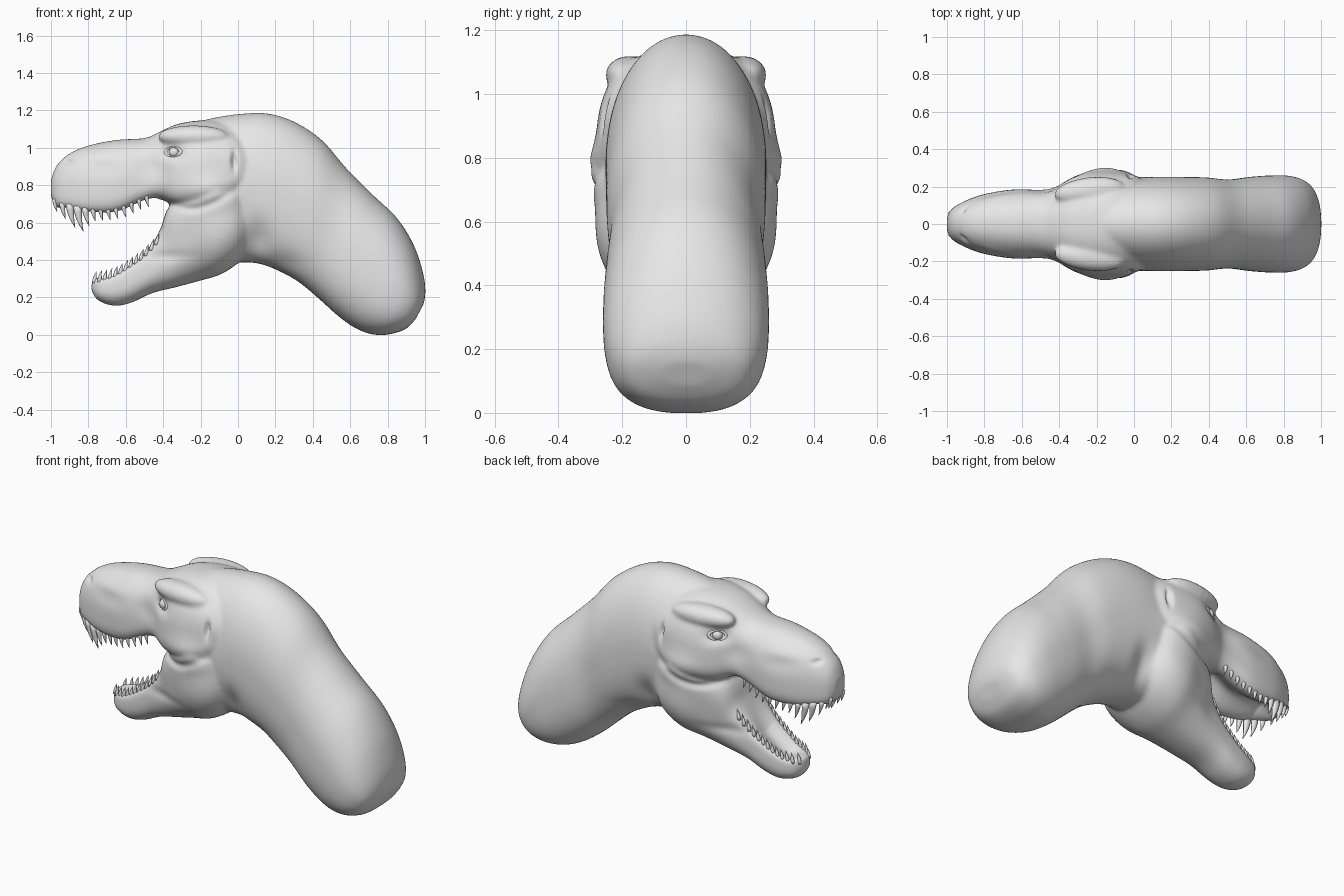
import bpy, bmesh, math
from mathutils import Vector, Matrix
from mathutils.bvhtree import BVHTree

default = bpy.data.objects.get("Cube")
if default:
    bpy.data.objects.remove(default, do_unlink=True)

grey = bpy.data.materials.new("plain grey")
grey.use_nodes = True
grey.diffuse_color = (0.8, 0.8, 0.8, 1)
for node in grey.node_tree.nodes:
    if node.type == 'BSDF_PRINCIPLED':
        node.inputs["Base Color"].default_value = grey.diffuse_color


def finish(bm, name):
    """Turn a bmesh into a smooth grey object."""
    bmesh.ops.recalc_face_normals(bm, faces=bm.faces[:])
    mesh = bpy.data.meshes.new(name)
    bm.to_mesh(mesh)
    bm.free()
    mesh.materials.append(grey)
    mesh.shade_smooth()
    obj = bpy.data.objects.new(name, mesh)
    bpy.context.scene.collection.objects.link(obj)
    return obj


def skin(bm, rings):
    """Close a row of rings into a solid."""
    rows = [[bm.verts.new(p) for p in ring] for ring in rings]
    for a, b in zip(rows, rows[1:]):
        for i in range(len(a)):
            j = (i + 1) % len(a)
            bm.faces.new((a[i], a[j], b[j], b[i]))
    bm.faces.new(rows[0])
    bm.faces.new(rows[-1])


def spline(rows, steps=6):
    """Smooth in-between sections (Catmull-Rom)."""
    out = []
    for i in range(len(rows) - 1):
        p = [rows[max(i - 1, 0)], rows[i], rows[i + 1], rows[min(i + 2, len(rows) - 1)]]
        for s in range(steps):
            t = s / steps
            out.append([b + t * (c - a) / 2 + t * t * (a - 2.5 * b + 2 * c - d / 2)
                        + t ** 3 * (3 * (b - c) + d - a) / 2 for a, b, c, d in zip(*p)])
    return out + [rows[-1]]


def power(value, n):
    return math.copysign(abs(value) ** (2 / n), value)


def loft(bm, sections, n_top, n_bottom, widest=.5, count=48):
    """Each section: top x, top z, bottom x, bottom z, half width."""
    rings = []
    for tx, tz, bx, bz, w in spline(sections):
        ring = []
        for k in range(count):
            a = math.tau * k / count
            upper = math.sin(a) >= 0
            n = n_top if upper else n_bottom
            h = widest + power(math.sin(a), n) * (1 - widest if upper else widest)
            ring.append((bx + (tx - bx) * h, w * power(math.cos(a), n), bz + (tz - bz) * h))
        rings.append(ring)
    skin(bm, rings)


neck = [(-.32, 1.11, -.2, .5, .17), (-.14, 1.158, -.1, .42, .225), (0, 1.18, 0, .39, .245),
        (.15, 1.185, .1, .383, .252),
        (.3, 1.14, .2, .35, .252), (.45, 1.04, .32, .285, .249), (.58, .89, .43, .195, .238),
        (.72, .75, .53, .105, .252), (.85, .625, .62, .04, .26), (.94, .48, .71, .004, .258),
        (.99, .33, .8, .001, .235), (1.002, .23, .895, .03, .18), (.993, .165, .95, .085, .08)]
skull = [(x, top, x, bottom, w) for x, bottom, top, w in (
    (-1, .74, .83, .04), (-.97, .685, .905, .085), (-.9, .655, .97, .125), (-.8, .635, 1.012, .16),
    (-.65, .64, 1.042, .184), (-.5, .705, 1.052, .184), (-.42, .725, 1.085, .2),
    (-.33, .69, 1.125, .248), (-.22, .68, 1.145, .276), (-.1, .7, 1.145, .276),
    (0, .75, 1.1, .26), (.09, .8, 1, .215))]
jaw = [(-.78, .295, -.785, .235, .035), (-.75, .31, -.745, .182, .078), (-.68, .34, -.66, .155, .105),
       (-.6, .385, -.57, .172, .12), (-.5, .46, -.46, .222, .137), (-.42, .555, -.33, .255, .165),
       (-.365, .69, -.2, .29, .215), (-.2, .83, -.1, .32, .278), (-.05, .86, -.01, .375, .276),
       (.05, .8, .08, .46, .215)]

# Neck, skull, lower jaw and brow crests, fused into one skin
bm = bmesh.new()
loft(bm, neck, 2.05, 2.5)
loft(bm, skull, 2.3, 3.8, .4)
loft(bm, jaw, 3.8, 2.3)
for side in (-1, 1):
    brow = Matrix.Translation((-.24, side * .178, 1.06)) @ Matrix.Rotation(side * .12, 4, 'Z')
    bmesh.ops.create_uvsphere(bm, u_segments=24, v_segments=16, radius=1,
                              matrix=brow @ Matrix.Diagonal((.19, .072, .06, 1)))
head = finish(bm, "head_and_neck")
remesh = head.modifiers.new("fuse", 'REMESH')
remesh.mode = 'VOXEL'
remesh.voxel_size = .0095
relax = head.modifiers.new("relax", 'SMOOTH')
relax.factor = .5
relax.iterations = 16
bpy.context.view_layer.objects.active = head
head.select_set(True)
for modifier in ("fuse", "relax"):
    bpy.ops.object.modifier_apply(modifier=modifier)

# Sculpted dents and swellings on both sides: x, z, radius x, radius z, depth
strokes = [(-.355, .975, .06, .038, .11),    # eye socket
           (-.46, .9, .08, .06, .07),        # hollow before the eye
           (-.02, .93, .014, .045, .1),      # ear
           (-.91, .925, .022, .014, .2),     # nostril
           (-.75, .95, .1, .03, -.04),       # nasal ridge
           (-.72, .89, .1, .04, .03),        # groove under the ridge
           (-.14, .77, .13, .08, -.1),       # cheek
           (-.4, .42, .14, .03, .05),        # jaw groove
           (.11, .5, .06, .1, .13),          # throat hollow
           (.24, .37, .1, .06, .07)]         # hollow under the neck
mouth_line = [(-.37, .7), (-.31, .68), (-.24, .672), (-.17, .69), (-.1, .722), (-.04, .765)]
strokes += [(x, z, .035, .02, .022) for x, z in spline(mouth_line, 3)]


def clamp(value):
    return max(0, min(1, value))


for v, normal in [(v, v.normal.copy()) for v in head.data.vertices]:
    x, y, z = v.co
    scale = 1
    for cx, cz, rx, rz, depth in strokes:
        d = ((x - cx) / rx) ** 2 + ((z - cz) / rz) ** 2
        if d < 8:
            scale -= depth * math.exp(-d)
    v.co.y = y * scale
    # Hollow palate and mouth floor
    if x < -.42:
        fade = clamp((-.42 - x) / .1) * math.exp(-(y / .085) ** 2)
        if z > .58:
            v.co.z += .08 * fade * clamp((x + .96) / .1) * clamp(-normal.z)
        else:
            v.co.z -= .07 * fade * clamp((x + .76) / .1) * clamp(normal.z)
head.data.update()
head.data.shade_smooth()
tree = BVHTree.FromPolygons([v.co.copy() for v in head.data.vertices],
                            [tuple(p.vertices) for p in head.data.polygons])


def half_width(sections, x):
    for a, b in zip(sections, sections[1:]):
        if a[0] <= x <= b[0]:
            return a[4] + (b[4] - a[4]) * (x - a[0]) / (b[0] - a[0])
    return 0


def tooth(bm, root, length, up):
    """A curved cone, rooted a little inside the gum."""
    radius, rings = .006 + .14 * length, []
    for f in (0, .25, .5, .75, 1):
        r = radius * max(.06, (1 - f ** 1.7))
        centre = root + Vector((.25 * length * f * f, 0, up * (length * f - .015 * (1 - f))))
        rings.append([centre + Vector((r * math.cos(k * math.tau / 8),
                                       r * .8 * math.sin(k * math.tau / 8), 0)) for k in range(8)])
    skin(bm, rings)


def tooth_row(name, sections, first, last, start_z, up, size):
    """Both sides of one jaw, planted where the gum is met."""
    bm, count = bmesh.new(), 13
    for i in range(count):
        x = first + (last - first) * i / (count - 1)
        for side in (-1, 1):
            y = side * .82 * half_width(sections, x)
            hit = tree.ray_cast(Vector((x, y, start_z)), Vector((0, 0, -up)))[0]
            if hit:
                tooth(bm, hit, size(x), up)
    finish(bm, name)


tooth_row("upper_teeth", skull, -.98, -.49, .6, -1,
          lambda x: .05 + .075 * math.exp(-((x + .87) / .06) ** 2))
tooth_row("lower_teeth", jaw, -.768, -.435, .62, 1, lambda x: .048)

# Eyeballs and almond eyelids, set on the skin in the sockets
for side, label in ((-1, "right"), (1, "left")):
    hit, normal = tree.ray_cast(Vector((-.345, side, .977)), Vector((0, -side, 0)))[:2]
    if normal.y * side < 0:
        normal = -normal
    frame = Matrix.Translation(hit) @ normal.to_track_quat('Z', 'Y').to_matrix().to_4x4()
    bm = bmesh.new()
    bmesh.ops.create_uvsphere(bm, u_segments=24, v_segments=16, radius=.03,
                              matrix=frame @ Matrix.Translation((0, 0, -.01)))
    finish(bm, label + "_eye")
    bm = bmesh.new()
    grid = []
    for i in range(32):
        a = math.tau * i / 32
        ring = []
        for k in range(10):
            b = math.tau * k / 10
            r = .035 + .008 * math.cos(b)
            ring.append(bm.verts.new(frame @ Vector((1.35 * r * math.cos(a), .72 * r * math.sin(a),
                                                     .01 * math.sin(b)))))
        grid.append(ring)
    for i in range(32):
        for k in range(10):
            a, b, m = grid[i], grid[i - 1], k - 1
            bm.faces.new((a[k], a[m], b[m], b[k]))
    finish(bm, label + "_eyelid")
